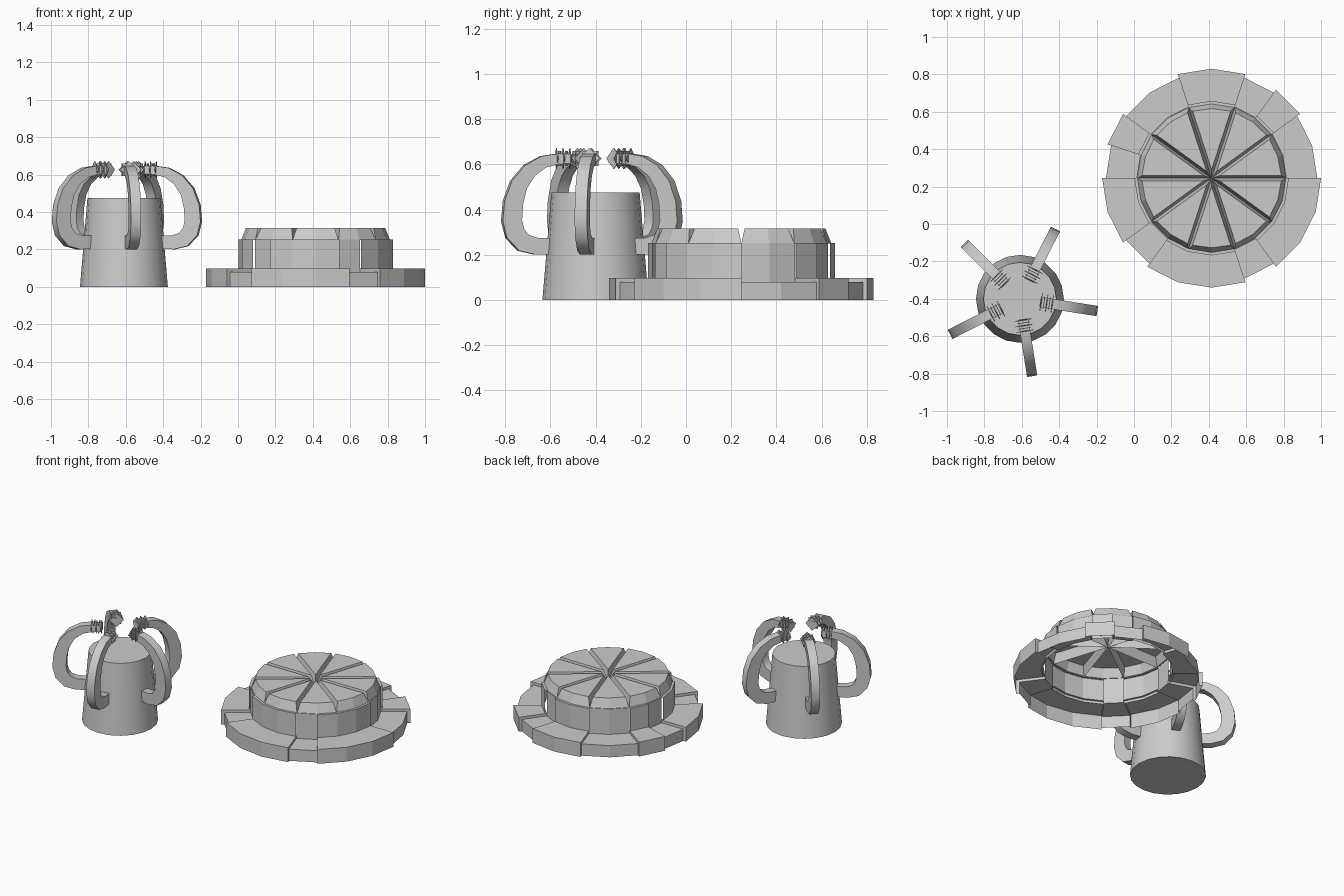
import bpy, bmesh
from math import sin, cos, pi, radians
from mathutils import Matrix, Vector

if "Cube" in bpy.data.objects:
    bpy.data.objects.remove(bpy.data.objects["Cube"])

HUB = Vector((0.415, 0.245, 0))
CUP = Vector((-0.61, -0.40, 0))


def finish(bm, name, loc, smooth=False):
    me = bpy.data.meshes.new(name)
    bm.to_mesh(me)
    bm.free()
    ob = bpy.data.objects.new(name, me)
    ob.location = loc
    bpy.context.collection.objects.link(ob)
    if smooth:
        bpy.ops.object.select_all(action='DESELECT')
        ob.select_set(True)
        bpy.context.view_layer.objects.active = ob
        bpy.ops.object.shade_smooth_by_angle(angle=radians(35))
    return ob


def sweep(bm, sections):
    """Skin closed loops of equal size and cap both ends."""
    loops = [[bm.verts.new(p) for p in s] for s in sections]
    n = len(loops[0])
    for a, b in zip(loops, loops[1:]):
        for i in range(n):
            j = (i + 1) % n
            bm.faces.new((a[i], a[j], b[j], b[i]))
    bm.faces.new(loops[0][::-1])
    bm.faces.new(loops[-1])
    bmesh.ops.recalc_face_normals(bm, faces=bm.faces[:])


def shell_block(bm, a0, a1, profile):
    """Open sheet: a (radius, height) profile turned from a0 to a1, 18 degree facets."""
    prev = None
    for k in range(round((a1 - a0) / 18) + 1):
        a = radians(a0 + 18 * k)
        cur = [bm.verts.new((r * cos(a), r * sin(a), z)) for r, z in profile]
        if prev:
            for i in range(len(cur) - 1):
                bm.faces.new((prev[i], cur[i], cur[i + 1], prev[i + 1]))
        prev = cur


# Block boundaries, alternating small and big
CUTS = [0, 36, 54, 72, 108, 144, 162, 180, 216, 234, 288, 306, 360]

# Stepped brim: outer skirt and top, open underneath, with closed block ends
bm = bmesh.new()
R_IN = 0.40
BIG, SMALL = (0.585, 0.098), (0.565, 0.08)
for i, (a, b) in enumerate(zip(CUTS, CUTS[1:])):
    r, z = BIG if i % 2 else SMALL
    shell_block(bm, a, b, [(r, 0), (r, z), (R_IN, z)])
    # Step face between the small and big block
    ang = radians(a)
    L = [(BIG[0], 0), BIG, (R_IN, BIG[1]), (R_IN, SMALL[1]), SMALL, (SMALL[0], 0)]
    bm.faces.new([bm.verts.new((p * cos(ang), p * sin(ang), q)) for p, q in L])
finish(bm, "brim", HUB)

# Upright wall with a narrow ledge below the wedges
bm = bmesh.new()
for i, (a, b) in enumerate(zip(CUTS, CUTS[1:])):
    r = 0.413 if i % 2 else 0.402
    shell_block(bm, a, b, [(r, 0.08), (r, 0.253), (0.392, 0.253)])
finish(bm, "wall", HUB)

# Ten top wedges with sloped sides that leave V grooves, open underneath
bm = bmesh.new()
h, gap, ro, rt = radians(18), 0.014, 0.398, 0.372
tu, tv = rt * cos(h) + gap * sin(h), rt * sin(h) - gap * cos(h)
LOW = [(0, 0), (ro * cos(h), -ro * sin(h)), (ro, 0), (ro * cos(h), ro * sin(h))]
TOP = [(gap / sin(h), 0), (tu, -tv), (rt, 0), (tu, tv)]
for k in range(10):
    rot = Matrix.Rotation(radians(18 + 36 * k), 4, 'Z')
    low = [bm.verts.new(rot @ Vector((u, v, 0.25))) for u, v in LOW]
    top = [bm.verts.new(rot @ Vector((u, v, 0.315))) for u, v in TOP]
    bm.faces.new(top)
    for i in range(4):
        j = (i + 1) % 4
        bm.faces.new((low[i], low[j], top[j], top[i]))
finish(bm, "top_wedges", HUB)

# Tapered cup body
bm = bmesh.new()
bmesh.ops.create_cone(bm, cap_ends=True, segments=20, radius1=0.235,
                      radius2=0.195, depth=0.475,
                      matrix=Matrix.Translation((0, 0, 0.2375)))
finish(bm, "cup_body", CUP, True)

# Curved arm centre line: radius, height, thickness
PATH = [(.19, .238, .07), (.27, .238, .075), (.325, .253, .082), (.362, .295, .086),
        (.376, .35, .086), (.370, .43, .084), (.345, .51, .075), (.297, .573, .064),
        (.235, .611, .054), (.17, .624, .046), (.11, .625, .04)]

for k in range(5):
    rot = Matrix.Rotation(radians(-9 + 72 * k), 4, 'Z')
    # Arm
    bm = bmesh.new()
    secs = []
    for i, (r, z, t) in enumerate(PATH):
        p, q = PATH[max(i - 1, 0)], PATH[min(i + 1, len(PATH) - 1)]
        d = Vector((q[0] - p[0], 0, q[1] - p[1])).normalized()
        n = Vector((-d.z, 0, d.x)) * (t / 2)
        w = Vector((0, 0.0275, 0))
        c = Vector((r, 0, z))
        secs.append([rot @ (c + s * n + e * w)
                     for s, e in ((1, 1), (1, -1), (-1, -1), (-1, 1))])
    sweep(bm, secs)
    finish(bm, f"arm_{k + 1}", CUP, True)
    # Thin square collars around the arm tip, alternately turned
    bm = bmesh.new()
    for i in range(5):
        m = (rot @ Matrix.Translation((0.115 + 0.015 * i, 0, 0.626))
             @ Matrix.Rotation(radians(45 * i), 4, 'X')
             @ Matrix.Rotation(pi / 2, 4, 'Y'))
        bmesh.ops.create_cone(bm, cap_ends=True, segments=4, radius1=0.046,
                              radius2=0.046, depth=0.004, matrix=m)
    finish(bm, f"tip_collars_{k + 1}", CUP)
